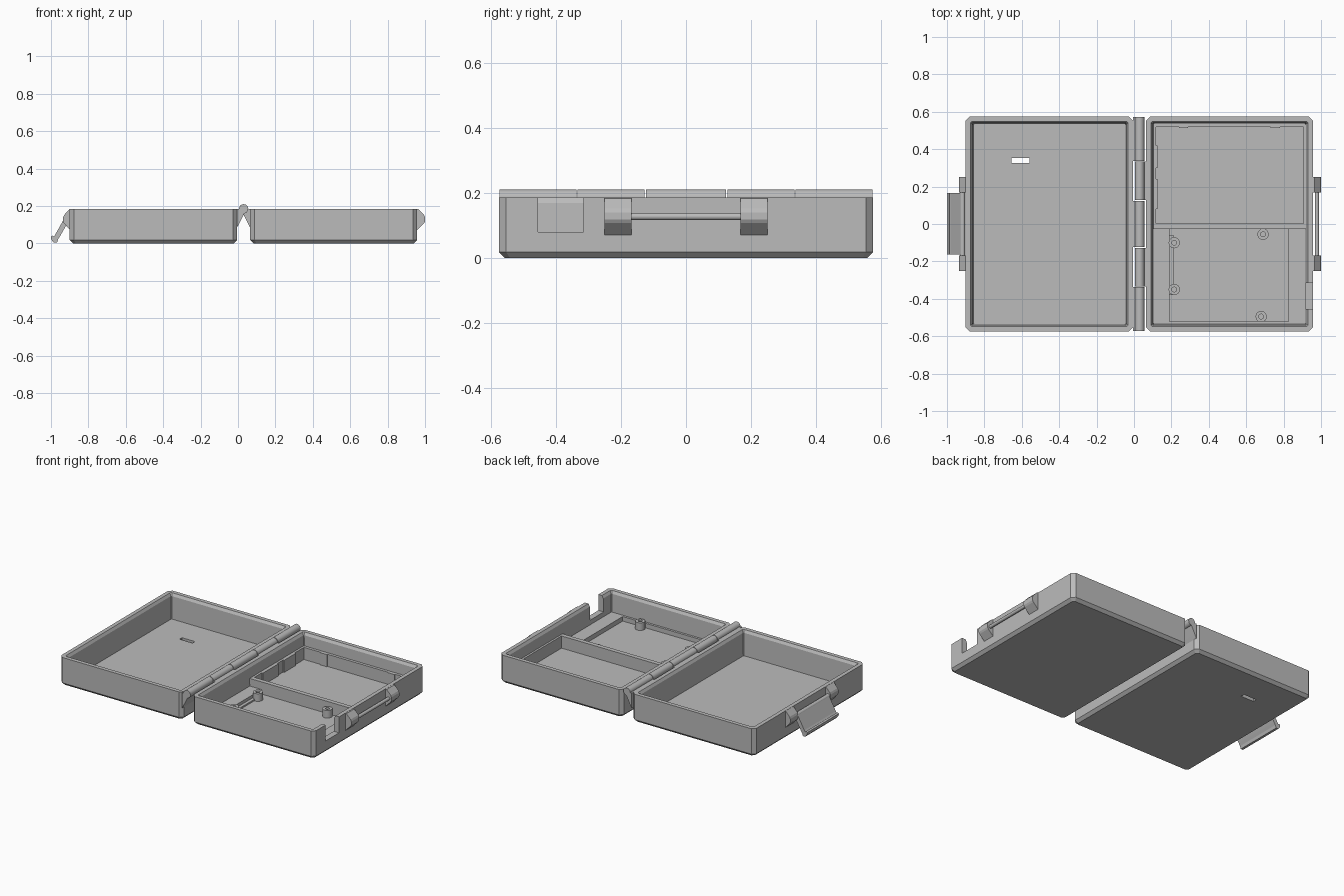
import bpy, bmesh, math

if "Cube" in bpy.data.objects:
    bpy.data.objects.remove(bpy.data.objects["Cube"])

grey = bpy.data.materials.new("mid grey plastic")
grey.diffuse_color = (0.5, 0.5, 0.5, 1)
grey.use_nodes = True
grey.node_tree.nodes["Principled BSDF"].inputs["Base Color"].default_value = grey.diffuse_color


def make(name, bm, smooth=False):
    bmesh.ops.recalc_face_normals(bm, faces=bm.faces)
    me = bpy.data.meshes.new(name)
    bm.to_mesh(me)
    bm.free()
    me.materials.append(grey)
    ob = bpy.data.objects.new(name, me)
    bpy.context.collection.objects.link(ob)
    if smooth:
        bpy.ops.object.select_all(action='DESELECT')
        ob.select_set(True)
        bpy.context.view_layer.objects.active = ob
        bpy.ops.object.shade_smooth_by_angle(angle=math.radians(35))
    return ob


def prism(name, profile, y0, y1, smooth=False):
    """Extrude an x-z profile along y."""
    bm = bmesh.new()
    f = bm.faces.new([bm.verts.new((x, y0, z)) for x, z in profile])
    r = bmesh.ops.extrude_face_region(bm, geom=[f])
    vs = [v for v in r["geom"] if isinstance(v, bmesh.types.BMVert)]
    bmesh.ops.translate(bm, verts=vs, vec=(0, y1 - y0, 0))
    return make(name, bm, smooth)


def box(name, x0, x1, y0, y1, z0, z1):
    return prism(name, [(x0, z0), (x1, z0), (x1, z1), (x0, z1)], y0, y1)


def circle(cx, cz, r, n=24):
    return [(cx + r * math.cos(2 * math.pi * i / n),
             cz + r * math.sin(2 * math.pi * i / n)) for i in range(n)]


def tray(name, x0, x1, hy=0.575):
    """Open tray: stacked chamfered rectangles from the underside to the floor."""
    # inset, height, corner cut
    rings = [(0.018, 0, 0.015), (0, 0.018, 0.022), (0, 0.185, 0.022),
             (0.026, 0.185, 0.008), (0.036, 0.168, 0.004), (0.041, 0.02, 0.004)]
    bm = bmesh.new()
    loops = []
    for i, z, c in rings:
        a, b, h = x0 + i, x1 - i, hy - i
        pts = [(a + c, -h), (b - c, -h), (b, -h + c), (b, h - c),
               (b - c, h), (a + c, h), (a, h - c), (a, -h + c)]
        loops.append([bm.verts.new((x, y, z)) for x, y in pts])
    for p, q in zip(loops, loops[1:]):
        for k in range(8):
            n = (k + 1) % 8
            bm.faces.new((p[k], p[n], q[n], q[k]))
    bm.faces.new(loops[0])
    bm.faces.new(loops[-1])
    return make(name, bm)


def cut(ob, cutter):
    m = ob.modifiers.new("cut", 'BOOLEAN')
    m.operation, m.solver, m.object = 'DIFFERENCE', 'EXACT', cutter
    cutter.hide_render = True
    bpy.context.view_layer.objects.active = ob
    bpy.ops.object.modifier_apply(modifier=m.name)
    bpy.data.objects.remove(cutter)


# Two halves of the case, with a slot in the lid and a notch in the base wall
lid = tray("lid_tray", -0.90, -0.005)
cut(lid, box("slot_cutter", -0.655, -0.56, 0.327, 0.353, -0.1, 0.1))
base = tray("base_tray", 0.065, 0.957)
cut(base, box("notch_cutter", 0.89, 1.1, -0.455, -0.315, 0.08, 0.3))

# Hinge knuckles, alternately carried by the lid and the base
edges = [-0.575, -0.335, -0.125, 0.125, 0.335, 0.575]
for i, (a, b) in enumerate(zip(edges, edges[1:])):
    a, b = a + 0.002, b - 0.002
    prism("hinge_barrel", circle(0.03, 0.185, 0.025), a, b, True)
    s = 1 if i % 2 else -1
    arm = [(0.037, 0.185), (0.037, 0.125), (0.031, 0.11), (0.005, 0.163),
           (-0.018, 0.19), (0.0, 0.205)]
    arm = [(0.035, 0.085), (0.035, 0.185), (0.0, 0.185), (-0.004, 0.162), (0.022, 0.11)]
    prism("hinge_arm", [(0.03 + s * x, z) for x, z in arm], a, b)

# Shelves and divider around the rear compartment
box("divider", 0.09, 0.935, -0.027, 0.002, 0.01, 0.10)
box("rear_shelf_inner", 0.085, 0.118, 0.0, 0.55, 0.01, 0.10)
box("rear_shelf_outer", 0.905, 0.935, 0.0, 0.55, 0.01, 0.10)
box("rear_shelf_back", 0.09, 0.935, 0.518, 0.55, 0.01, 0.10)
for a, b in ((0.08, 0.24), (0.30, 0.42)):
    box("shelf_rib", 0.115, 0.126, a, b, 0.015, 0.10)
for x in (0.265, 0.755):
    box("shelf_clip", x - 0.025, x + 0.025, 0.512, 0.525, 0.015, 0.10)

# Low steps around the front compartment
box("front_step_inner", 0.085, 0.19, -0.55, -0.02, 0.01, 0.05)
box("front_step_inner_pad", 0.185, 0.21, -0.38, -0.06, 0.01, 0.03)
box("front_step_outer", 0.825, 0.935, -0.55, -0.02, 0.01, 0.05)
box("front_step_front", 0.09, 0.935, -0.55, -0.52, 0.01, 0.05)

# Screw bosses with a central hole
for x, y in ((0.215, -0.10), (0.69, -0.055), (0.215, -0.35), (0.68, -0.495)):
    bm = bmesh.new()
    loops = []
    for r, z in ((0.03, 0.015), (0.03, 0.07), (0.013, 0.07), (0.013, 0.025)):
        loops.append([bm.verts.new((x + px, y + py, z)) for px, py in circle(0, 0, r, 20)])
    for p, q in zip(loops, loops[1:]):
        for k in range(20):
            n = (k + 1) % 20
            bm.faces.new((p[k], p[n], q[n], q[k]))
    bm.faces.new(loops[-1])
    bm.faces.new(loops[0])
    make("screw_boss", bm, True)

# Latch lugs on both outer walls
right_lug = [(0.95, 0.185), (0.965, 0.183), (0.995, 0.152), (1.0, 0.14),
             (1.0, 0.118), (0.994, 0.107), (0.957, 0.07), (0.95, 0.07)]
left_lug = [(-0.895, 0.185), (-0.902, 0.183), (-0.93, 0.152), (-0.935, 0.14),
            (-0.935, 0.118), (-0.93, 0.107), (-0.90, 0.075), (-0.895, 0.075)]
for s in (-1, 1):
    a, b = sorted((s * 0.168, s * 0.25))
    prism("catch_lug", right_lug, a, b)
    prism("latch_lug", left_lug, a, b)
prism("catch_rod", circle(0.978, 0.127, 0.011, 16), -0.17, 0.17, True)
prism("latch_pivot", circle(-0.917, 0.128, 0.014, 16), -0.17, 0.17, True)

# Swinging latch plate with a hooked lower end
latch = [(-0.904, 0.122), (-0.93, 0.132), (-0.978, 0.046), (-0.986, 0.036),
         (-0.99, 0.042), (-1.0, 0.036), (-0.998, 0.02), (-0.984, 0.004),
         (-0.968, 0.004), (-0.962, 0.022), (-0.952, 0.038)]
prism("latch_plate", latch, -0.162, 0.166)
